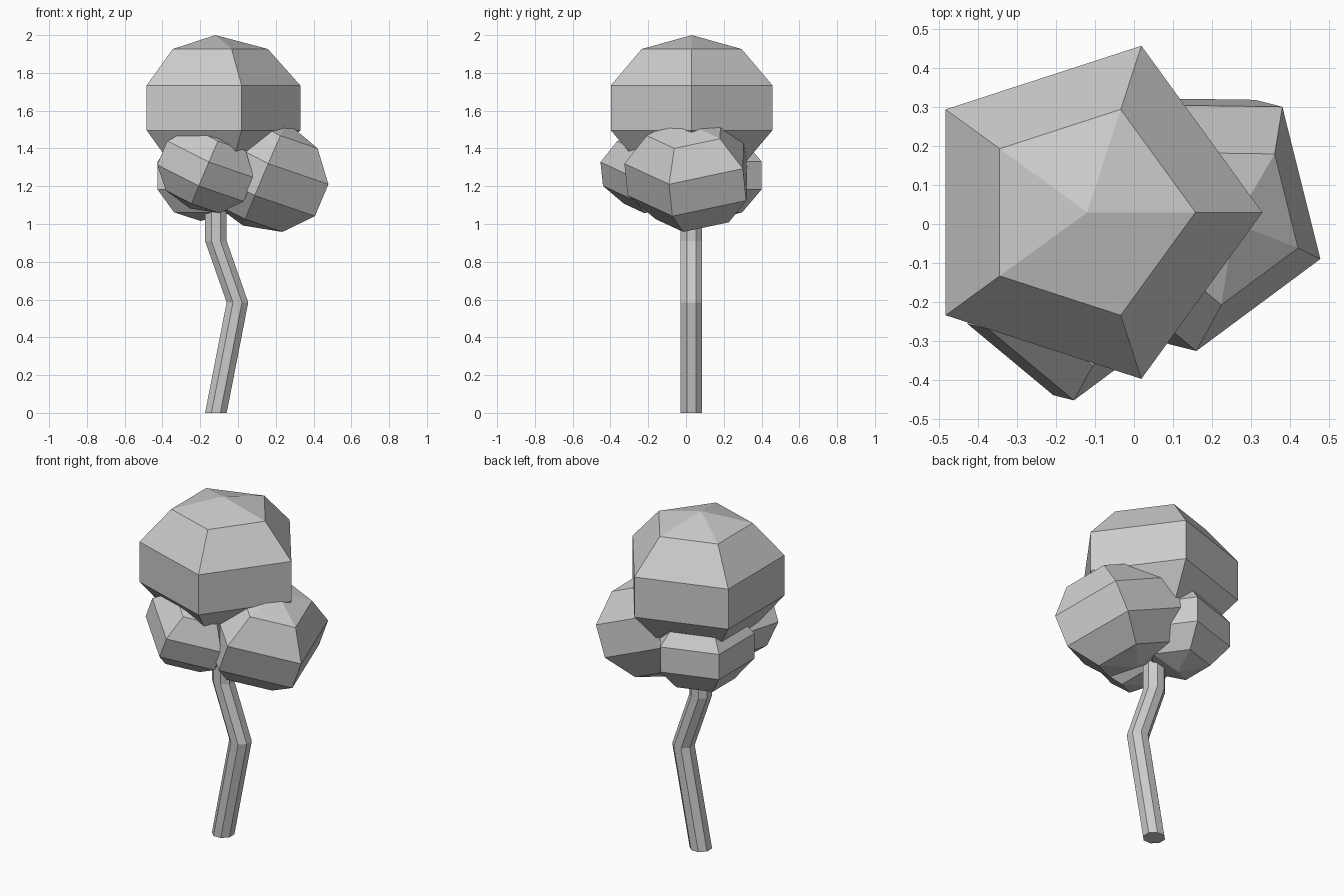
import bpy, bmesh, math
from mathutils import Matrix, Vector

if "Cube" in bpy.data.objects:
    bpy.data.objects.remove(bpy.data.objects["Cube"])


def add_object(name, bm):
    bmesh.ops.recalc_face_normals(bm, faces=bm.faces)
    mesh = bpy.data.meshes.new(name)
    bm.to_mesh(mesh)
    bm.free()
    obj = bpy.data.objects.new(name, mesh)
    bpy.context.collection.objects.link(obj)
    return obj


def foliage(name, center, radius, height, out=(1, 0, 0), axis=(0, 0, 1)):
    """Squashed five-sided ball; axis is its pole, out points at its first corner."""
    bm = bmesh.new()
    a = Vector(axis).normalized()
    v = a.cross(Vector(out)).normalized()
    u = v.cross(a)
    place = Matrix((u, v, a)).transposed().to_4x4()
    place.translation = center

    def point(lat, lon):
        p = Vector((radius * math.sin(lat) * math.cos(lon),
                    radius * math.sin(lat) * math.sin(lon),
                    height * math.cos(lat)))
        return bm.verts.new(place @ p)

    n = 5
    top, bottom = point(0, 0), point(math.pi, 0)
    rings = [[point(math.pi * k / 5, math.tau * i / n) for i in range(n)]
             for k in range(1, 5)]
    for i in range(n):
        j = (i + 1) % n
        bm.faces.new((top, rings[0][i], rings[0][j]))
        bm.faces.new((bottom, rings[-1][j], rings[-1][i]))
        for r, s in zip(rings, rings[1:]):
            bm.faces.new((r[i], s[i], s[j], r[j]))
    return add_object(name, bm)


def trunk(name, path, radius, sides=8):
    """Bent column with level cross-sections along the path."""
    bm = bmesh.new()
    rings = []
    for x, y, z in path:
        angles = [math.tau * (i + 0.5) / sides for i in range(sides)]
        rings.append([bm.verts.new((x + radius * math.cos(t), y + radius * math.sin(t), z))
                      for t in angles])
    for r, s in zip(rings, rings[1:]):
        for i in range(sides):
            j = (i + 1) % sides
            bm.faces.new((r[i], r[j], s[j], s[i]))
    bm.faces.new(rings[0])
    bm.faces.new(rings[-1])
    return add_object(name, bm)


# Bent trunk
trunk("trunk", [(-0.117, 0.028, 0), (-0.003, 0.028, 0.585),
                (-0.117, 0.028, 0.91), (-0.117, 0.028, 1.3)], 0.062)

# Upright crown and back clump
foliage("crown", (-0.12, 0.03, 1.615), 0.473, 0.385)
foliage("back_clump", (-0.198, 0.132, 1.257), 0.296, 0.241)

# Tilted side clumps share one lean
lean = dict(out=(0.86, -0.32, -0.397), axis=(0.386, -0.097, 0.914))
foliage("right_clump", (0.142, 0.031, 1.265), 0.368, 0.298, **lean)
foliage("front_clump", (-0.168, -0.186, 1.287), 0.275, 0.223, **lean)
